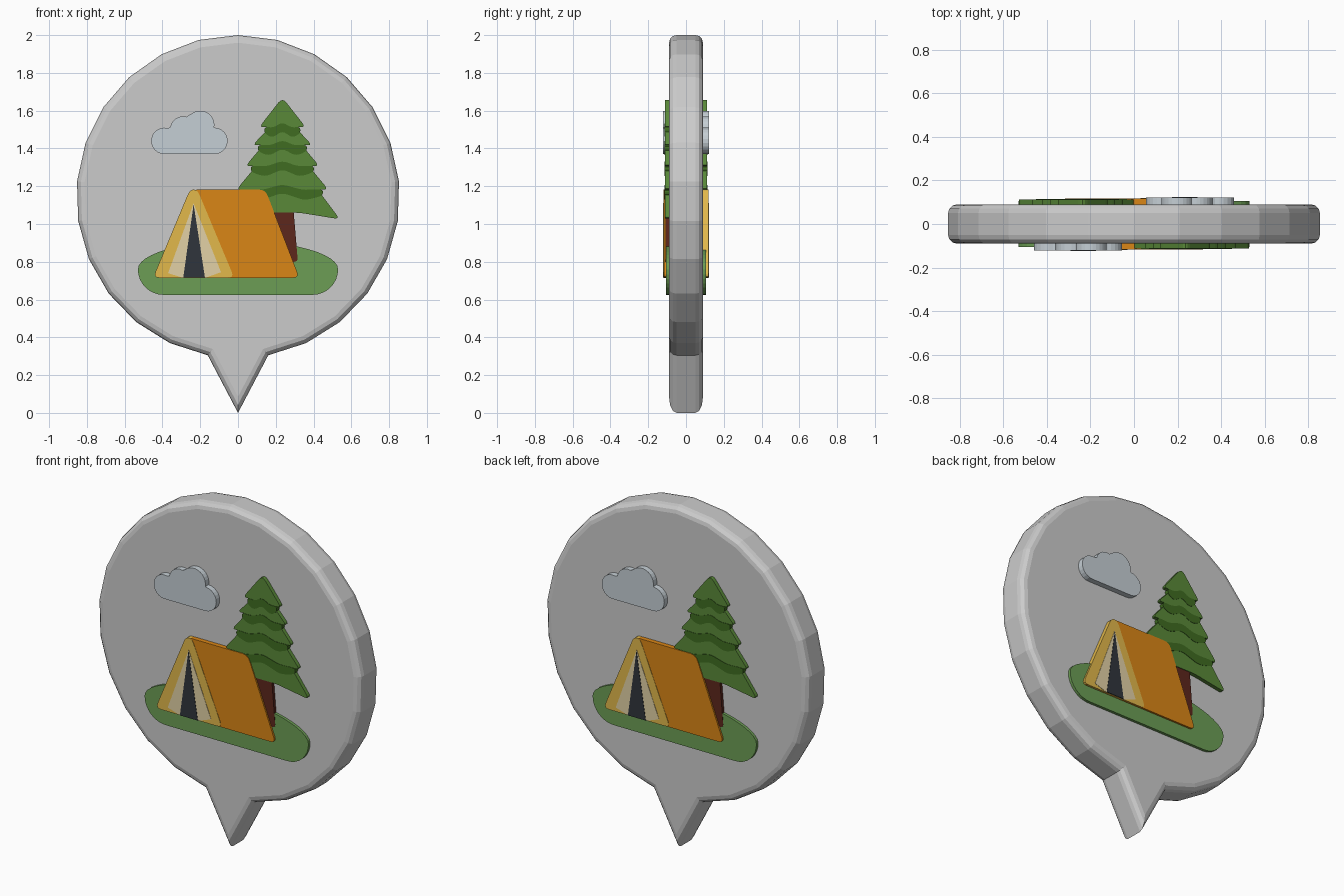
import bpy, bmesh
from math import sin, cos, radians, pi
from mathutils import Vector

if "Cube" in bpy.data.objects:
    bpy.data.objects.remove(bpy.data.objects["Cube"])


def material(name, rgb):
    m = bpy.data.materials.new(name)
    m.diffuse_color = (*rgb, 1)
    m.use_nodes = True
    m.node_tree.nodes["Principled BSDF"].inputs["Base Color"].default_value = m.diffuse_color
    return m


def rounded(pts, r, n=4):
    """Round every corner of a polygon with a small curve."""
    out = []
    for i, p in enumerate(pts):
        p = Vector(p)
        a, b = Vector(pts[i - 1]) - p, Vector(pts[(i + 1) % len(pts)]) - p
        s = p + a.normalized() * min(r, a.length * 0.45)
        e = p + b.normalized() * min(r, b.length * 0.45)
        for k in range(n + 1):
            t = k / n
            out.append(s * (1 - t) ** 2 + p * 2 * t * (1 - t) + e * t * t)
    return out


def arc(cx, cz, rx, rz, a0, a1, n):
    return [(cx + rx * cos(radians(a0 + (a1 - a0) * k / n)),
             cz + rz * sin(radians(a0 + (a1 - a0) * k / n))) for k in range(n + 1)]


def slab(name, pts, y0, y1, mat=None, bevel=0):
    """Extrude an x-z profile from y0 to y1."""
    bm = bmesh.new()
    front = [bm.verts.new((x, y0, z)) for x, z in pts]
    back = [bm.verts.new((x, y1, z)) for x, z in pts]
    caps = [bm.faces.new(front), bm.faces.new(back[::-1])]
    for i in range(len(pts)):
        bm.faces.new((front[i - 1], front[i], back[i], back[i - 1]))
    bmesh.ops.recalc_face_normals(bm, faces=bm.faces)
    if bevel:
        rim = [e for f in caps for e in f.edges]
        bmesh.ops.bevel(bm, geom=rim, offset=bevel, segments=3, profile=0.5, affect='EDGES')
    me = bpy.data.meshes.new(name)
    bm.to_mesh(me)
    bm.free()
    if mat:
        me.materials.append(mat)
    ob = bpy.data.objects.new(name, me)
    bpy.context.collection.objects.link(ob)
    return ob


def relief(name, pts, depth, mat):
    """Raised picture part on the front, and again turned round on the back."""
    ob = slab(name + "_front", pts, -depth, -0.085, mat)
    twin = ob.copy()
    twin.name = name + "_back"
    twin.rotation_euler.z = pi
    bpy.context.collection.objects.link(twin)


# marker: low-sided disc with a pointed tail
half = [(0.856 * sin(radians(14.1 * k)), 1.145 + 0.855 * cos(radians(14.1 * k))) for k in range(1, 13)]
outline = [(0, 2.0)] + half + [(0, 0.0)] + [(-x, z) for x, z in reversed(half)]
slab("marker_body", outline, -0.09, 0.09, bevel=0.04)

grass = material("grass", (0.15, 0.34, 0.09))
leaf = material("leaf", (0.10, 0.25, 0.04))
leaf_dark = material("leaf_dark", (0.05, 0.15, 0.015))
bark = material("bark", (0.11, 0.02, 0.012))
orange = material("orange", (0.70, 0.24, 0.008))
yellow = material("yellow", (0.76, 0.48, 0.07))
cream = material("cream", (0.76, 0.64, 0.38))
dark = material("dark", (0.03, 0.036, 0.045))
cloud_mat = material("cloud", (0.56, 0.62, 0.66))

# ground
relief("ground", arc(0, 0.76, 0.53, 0.15, 0, 180, 24) + arc(-0.395, 0.76, 0.135, 0.135, 180, 270, 8)
       + arc(0.395, 0.76, 0.135, 0.135, 270, 360, 8), 0.106, grass)

# tree: trunk, tiered silhouette, shadow bands
cx = 0.235
relief("trunk", rounded([(0.18, 1.12), (0.29, 1.12), (0.317, 0.80), (0.16, 0.80)], 0.02), 0.108, bark)
tiers = [(0.125, 1.51), (0.16, 1.415), (0.197, 1.305), (0.245, 1.18), (0.305, 1.025)]
side = []
for w, z in tiers:
    side += [(w, z), (w - 0.06, z + 0.005)]
side[-1] = (0.09, 1.06)
tree = [(cx, 1.67)] + [(cx + x, z) for x, z in side] + [(cx - x, z) for x, z in reversed(side)]
relief("tree_branches", rounded(tree, 0.035), 0.112, leaf)
for i, (w, z) in enumerate(tiers[:-1]):
    b = w - 0.03
    band = [(cx - b, z + 0.005), (cx - b * 0.5, z), (cx, z + 0.03), (cx + b * 0.5, z), (cx + b, z + 0.005),
            (cx + b, z - 0.03), (cx + b * 0.55, z - 0.055), (cx, z - 0.015), (cx - b * 0.55, z - 0.055),
            (cx - b, z - 0.03)]
    relief(f"tree_shadow_{i + 1}", rounded(band, 0.03), 0.114, leaf_dark)

# tent: side, front panel, door flaps, opening
relief("tent_side", rounded([(-0.25, 1.182), (0.145, 1.182), (0.325, 0.715), (-0.45, 0.715)], 0.035), 0.117, orange)
relief("tent_front", rounded([(-0.255, 1.182), (-0.215, 1.182), (-0.02, 0.715), (-0.45, 0.715)], 0.035), 0.119, yellow)
relief("tent_flaps", [(-0.235, 1.11), (-0.09, 0.745), (-0.17, 0.716), (-0.295, 0.716), (-0.37, 0.74)], 0.121, cream)
relief("tent_opening", [(-0.235, 1.105), (-0.175, 0.716), (-0.29, 0.716)], 0.123, dark)

# cloud
relief("cloud", arc(-0.39, 1.44, 0.07, 0.07, 270, 75, 12) + arc(-0.29, 1.5, 0.07, 0.07, 170, 60, 8)
       + arc(-0.2, 1.525, 0.075, 0.075, 150, -10, 12) + arc(-0.125, 1.44, 0.07, 0.07, 88, -90, 12), 0.122, cloud_mat)
